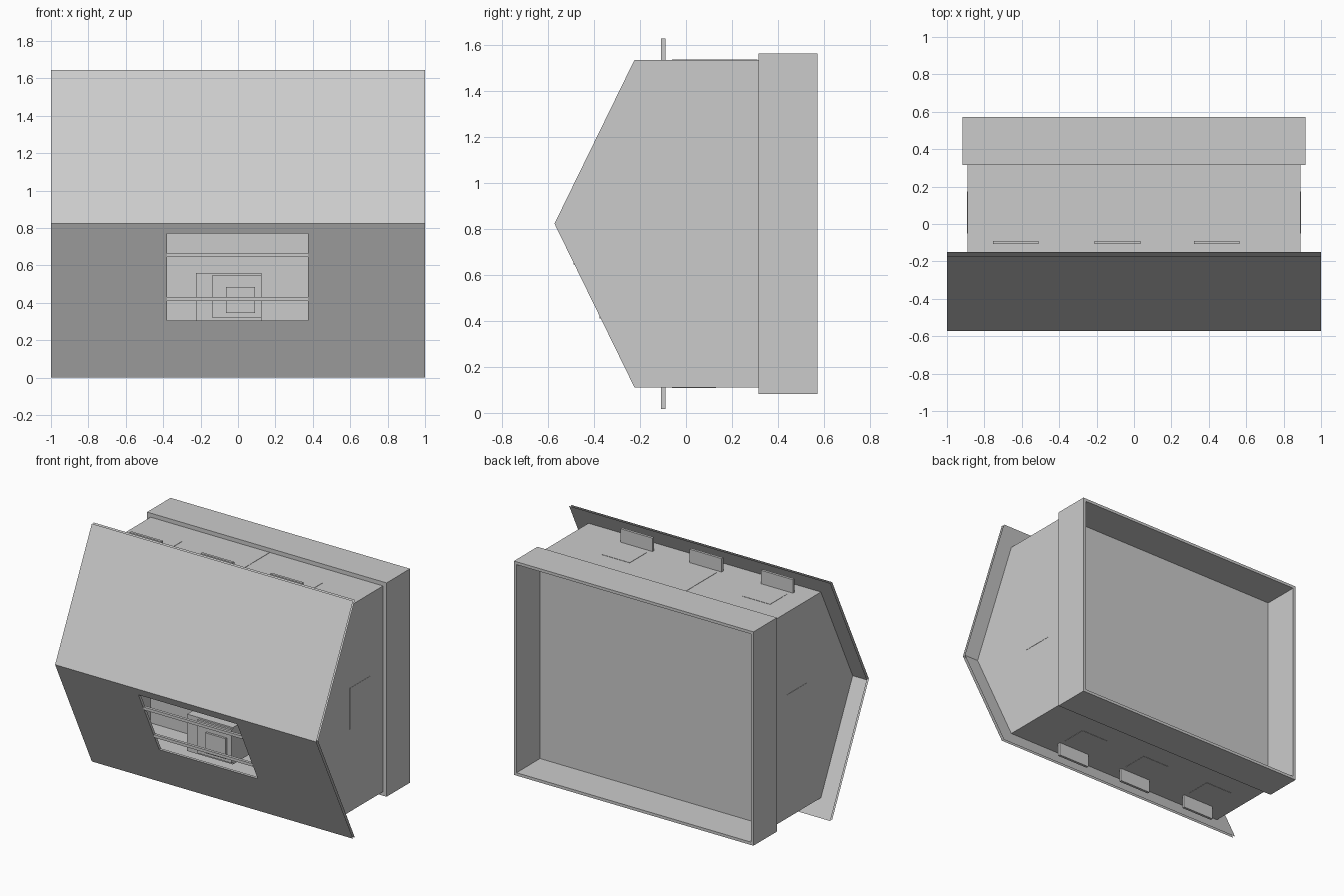
import bpy

if "Cube" in bpy.data.objects:
    bpy.data.objects.remove(bpy.data.objects["Cube"])

ZC = 0.823            # ridge height, also the mirror plane of the house
APEX = -0.572         # front-most y
EAVE = -0.17
SLOPE = (EAVE - APEX) / ZC
T = 0.02              # roof thickness along y


def mesh(name, verts, faces):
    me = bpy.data.meshes.new(name)
    me.from_pydata(verts, [], faces)
    me.update()
    ob = bpy.data.objects.new(name, me)
    bpy.context.collection.objects.link(ob)
    return ob


def box(name, x0, x1, y0, y1, z0, z1):
    v = [(x, y, z) for x in (x0, x1) for y in (y0, y1) for z in (z0, z1)]
    f = [(0, 1, 3, 2), (4, 6, 7, 5), (0, 4, 5, 1),
         (2, 3, 7, 6), (0, 2, 6, 4), (1, 5, 7, 3)]
    return mesh(name, v, f)


def roof_y(z):
    return APEX + abs(z - ZC) * SLOPE


# upper roof: outer and inner sheets, open at the ends
v = [(x, roof_y(z) + d, z) for d in (0, T) for z in (ZC, 2 * ZC) for x in (-1, 1)]
mesh("upper_roof", v, [(0, 1, 3, 2), (5, 4, 6, 7)])

# lower roof: both sheets with a framed window opening
xs, zs = (-1, -0.38, 0.375, 1), (0, 0.305, 0.77, ZC)
v = [(x, roof_y(z) + d, z) for d in (0, T) for z in zs for x in xs]
faces = []
for j in range(3):
    for i in range(3):
        if (i, j) != (1, 1):
            q = (4 * j + i, 4 * j + i + 1, 4 * j + i + 5, 4 * j + i + 4)
            faces += [q, tuple(k + 16 for k in reversed(q))]
ring = (5, 6, 10, 9)
for a, b in zip(ring, ring[1:] + ring[:1]):
    faces.append((a, b, b + 16, a + 16))
mesh("lower_roof", v, faces)

# glazing bars across the opening
for z in (0.42, 0.655):
    y = roof_y(z)
    box("window_bar", -0.38, 0.375, y, y + T, z - 0.01, z + 0.01)

# house walls: gable ends, side walls and floor as one hollow shell
H, F, E = 0.712, 0.315, roof_y(ZC + 0.712)
profile = [(APEX, ZC), (E, ZC + H), (F, ZC + H), (F, ZC - H), (E, ZC - H)]
v = [(x, y, z) for x in (-0.89, 0.89) for y, z in profile]
mesh("house_walls", v, [(0, 1, 2, 3, 4), (9, 8, 7, 6, 5),
                        (1, 6, 7, 2), (2, 7, 8, 3), (3, 8, 9, 4)])

# base frame, open at the back
BX, B0, B1, BH, W = 0.917, 0.315, 0.572, 0.74, 0.02
for s in (-1, 1):
    x = sorted((s * BX, s * (BX - W)))
    box("base_side", *x, B0, B1, ZC - BH, ZC + BH)
    z = sorted((ZC + s * BH, ZC + s * (BH - W)))
    box("base_rail", -BX + W, BX - W, B0, B1, *z)
mesh("base_floor", [(-BX, B0, ZC - BH), (BX, B0, ZC - BH),
                    (BX, B0, ZC + BH), (-BX, B0, ZC + BH)], [(0, 1, 2, 3)])

# awnings with flat windows below them; the middle one on top is a door
for s in (-1, 1):
    for n, x0 in enumerate((-0.755, -0.21, 0.32)):
        z = sorted((ZC + s * H, ZC + s * 0.805))
        box("awning", x0, x0 + 0.245, -0.108, -0.09, *z)
        door = n == 1 and s == 1
        z = sorted((ZC + s * H, ZC + s * (H + 0.002)))
        box("door" if door else "window", x0 + 0.02, x0 + 0.235,
            -0.06, 0.31 if door else 0.13, *z)
    x = sorted((s * 0.89, s * 0.892))
    box("gable_window", *x, -0.05, 0.174, 0.68, 0.966)

# stepped block seen inside through the roof opening
box("inner_block", -0.225, 0.125, -0.235, F, 0.305, 0.56)
box("inner_step", -0.135, 0.125, -0.25, -0.235, 0.32, 0.55)
box("inner_cap", -0.065, 0.09, -0.265, -0.25, 0.345, 0.485)
